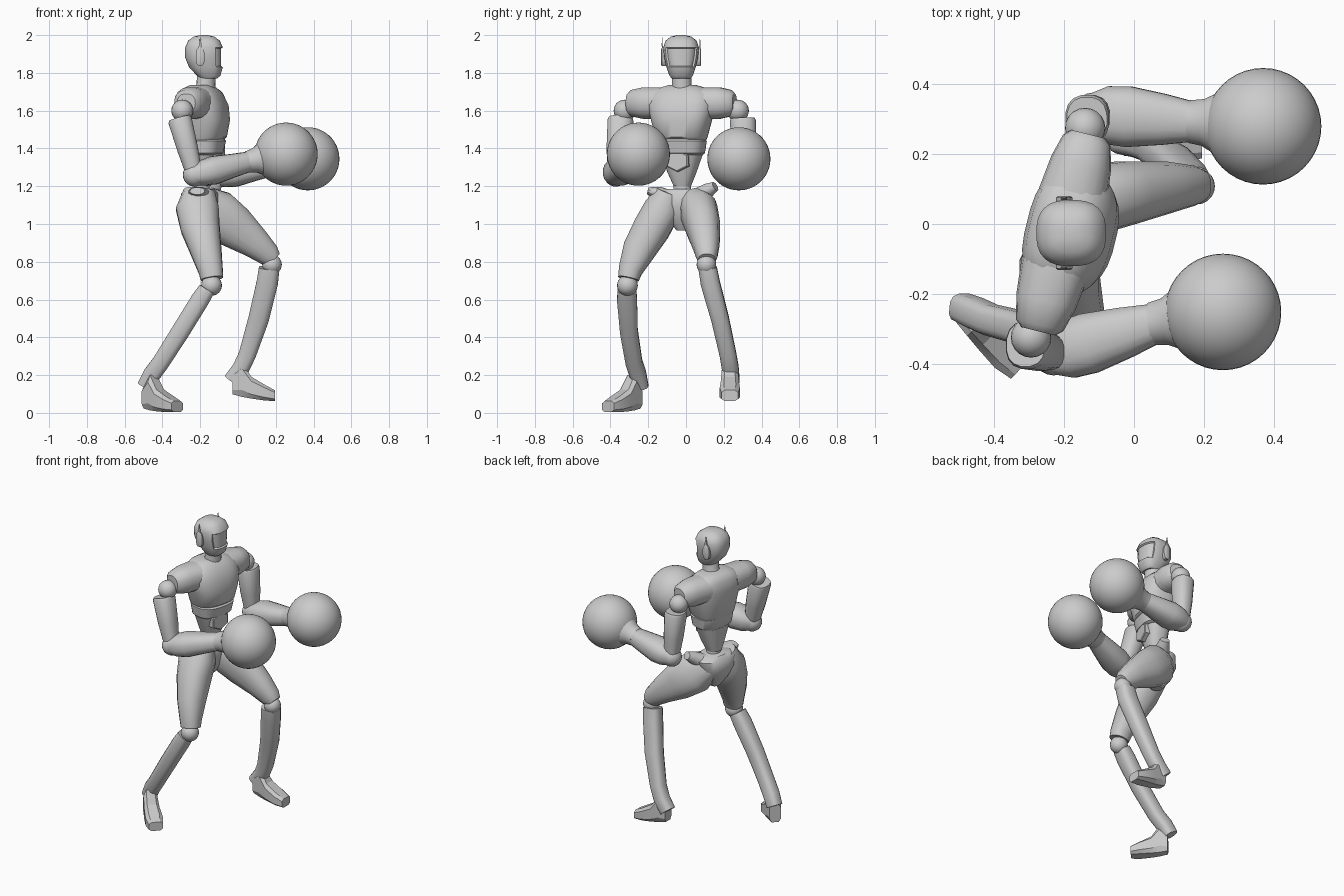
import bpy, bmesh, math
from mathutils import Vector, Matrix

if "Cube" in bpy.data.objects:
    bpy.data.objects.remove(bpy.data.objects["Cube"])

grey = bpy.data.materials.new("plain_grey")
grey.use_nodes = True
grey.diffuse_color = (0.6, 0.6, 0.6, 1)
grey.node_tree.nodes["Principled BSDF"].inputs["Base Color"].default_value = (0.6, 0.6, 0.6, 1)

YAW = math.radians(-14)
LEFT = Vector((-math.sin(YAW), math.cos(YAW), 0))
FORWARD = Vector((math.cos(YAW), math.sin(YAW), 0))
UP = Vector((0, 0, 1))


def finish(name, bm, angle=40):
    bmesh.ops.recalc_face_normals(bm, faces=bm.faces[:])
    mesh = bpy.data.meshes.new(name)
    bm.to_mesh(mesh)
    bm.free()
    mesh.materials.append(grey)
    obj = bpy.data.objects.new(name, mesh)
    bpy.context.collection.objects.link(obj)
    bpy.ops.object.select_all(action='DESELECT')
    obj.select_set(True)
    bpy.context.view_layer.objects.active = obj
    bpy.ops.object.shade_smooth_by_angle(angle=math.radians(angle))
    return obj


def loft_mesh(rings, ref, sides=16, power=2.0, axis=None):
    """Skin of superellipse rings (x, y, z, half size along ref, half size across)."""
    bm = bmesh.new()
    pts = [Vector(r[:3]) for r in rings]
    loops = []
    for i, ring in enumerate(rings):
        t = axis or (pts[min(i + 1, len(pts) - 1)] - pts[max(i - 1, 0)]).normalized()
        u = (Vector(ref) - t * t.dot(Vector(ref))).normalized()
        v = t.cross(u)
        loop = []
        for k in range(sides):
            a = 2 * math.pi * (k + 0.5) / sides
            c, s = math.cos(a), math.sin(a)
            c = math.copysign(abs(c) ** (2 / power), c)
            s = math.copysign(abs(s) ** (2 / power), s)
            loop.append(bm.verts.new(pts[i] + u * c * ring[3] + v * s * ring[4]))
        loops.append(loop)
    for a, b in zip(loops, loops[1:]):
        for k in range(sides):
            n = (k + 1) % sides
            bm.faces.new((a[k], a[n], b[n], b[k]))
    bm.faces.new(loops[0])
    bm.faces.new(loops[-1])
    bmesh.ops.recalc_face_normals(bm, faces=bm.faces[:])
    return bm


def loft(name, rings, ref=(0, 1, 0), sides=16, power=2.0, axis=None, angle=40):
    return finish(name, loft_mesh(rings, ref, sides, power, axis), angle)


def ball(name, centre, radius, segments=20):
    bm = bmesh.new()
    bmesh.ops.create_uvsphere(bm, u_segments=segments, v_segments=segments // 2 + 2,
                              radius=radius, matrix=Matrix.Translation(centre))
    return finish(name, bm, 60)


def body_rings(rows, mid=(-0.19, -0.02)):
    """Rows of height, back, front and half width in the turned body frame."""
    out = []
    for z, back, front, half in rows:
        c = Vector((*mid, z)) + FORWARD * (back + front) / 2
        out.append((*c, half, (front - back) / 2))
    return out


# Torso: chest shell, rib band, tapering belly and waist post
loft("chest", body_rings([(1.44, -.09, .10, .125), (1.46, -.10, .125, .135),
     (1.55, -.11, .14, .16), (1.63, -.12, .13, .18), (1.69, -.11, .10, .165),
     (1.72, -.09, .07, .125), (1.735, -.06, .045, .075)]), LEFT, 28, 2.7, UP)
loft("rib_band", body_rings([(1.365, -.07, .09, .11), (1.375, -.08, .105, .122),
     (1.44, -.09, .12, .132), (1.45, -.08, .11, .12)]), LEFT, 28, 2.7, UP)
loft("belly", body_rings([(1.2, -.05, .045, .045), (1.27, -.06, .07, .075),
     (1.37, -.07, .09, .112)]), LEFT, 20, 2.5, UP)
loft("waist_post", body_rings([(1.12, -.05, .04, .05), (1.22, -.04, .04, .045)]), LEFT, 14, 2, UP)
plate_mid = Vector((-.19, -.025, 1.335))
loft("belly_plate", [(*(plate_mid + FORWARD * d), s, s * .85) for d, s in
     ((.04, .07), (.095, .07), (.10, .062))], LEFT, 6, 2, FORWARD, 20)

# Neck and head with an inset visor
loft("neck", [(-.18, -.02, 1.69, .062, .062), (-.17, -.022, 1.735, .052, .05),
              (-.165, -.025, 1.82, .052, .05)], sides=18)
head = loft_mesh([(-.155, -.026, 1.77, .05, .045), (-.155, -.026, 1.785, .062, .062),
                  (-.17, -.026, 1.83, .078, .09), (-.18, -.026, 1.88, .09, .10),
                  (-.18, -.026, 1.935, .095, .10), (-.18, -.026, 1.97, .083, .085),
                  (-.18, -.026, 1.992, .055, .055), (-.18, -.026, 2.0, .02, .02)],
                 (0, 1, 0), 28, 2.6, UP)
visor = [f for f in head.faces if f.normal.x > .55 and 1.82 < f.calc_center_median().z < 1.94]
bmesh.ops.inset_region(head, faces=visor, thickness=.006, depth=-.009)
finish("head", head)

for side, label in ((1, "left"), (-1, "right")):
    y = -.026 + side * .092
    loft(label + "_ear", [(-.2, y - side * .02, 1.885, .05, .024), (-.2, y + side * .01, 1.885, .05, .024),
         (-.2, y + side * .014, 1.885, .042, .018)], UP, 12, 2.6, Vector((0, side, 0)))
    loft(label + "_ear_fin", [(-.2, y + side * .004, 1.9, .006, .016),
         (-.2, y + side * .008, 1.95, .004, .01), (-.2, y + side * .008, 1.988, .001, .002)],
         sides=4, angle=20)

# Arms: shoulder cap, ball, flared sleeve, elbow, forearm, cuff and round glove
arms = {
    "left": dict(side=1, cap=(-.135, .24, 1.64), ball=(-.14, .275, 1.60), top=(-.135, .30, 1.56),
                 elbow=(-.115, .315, 1.255), wrist=(.17, .293, 1.305), glove=(.37, .28, 1.345)),
    "right": dict(side=-1, cap=(-.27, -.29, 1.64), ball=(-.295, -.325, 1.60), top=(-.31, -.345, 1.56),
                  elbow=(-.23, -.372, 1.26), wrist=(.06, -.285, 1.33), glove=(.255, -.252, 1.37)),
}
for label, arm in arms.items():
    cap, top, elbow, wrist, glove = (Vector(arm[k]) for k in ("cap", "top", "elbow", "wrist", "glove"))
    root = Vector((-.2, -.02, 1.64)) + LEFT * arm["side"] * .1
    out = LEFT * arm["side"]
    loft(label + "_shoulder", [(*root, .085, .10), (*root.lerp(cap, .6), .085, .088),
         (*cap, .07, .07), (*(cap + out * .018), .05, .05)], UP, 18, 2.3, out)
    ball(label + "_shoulder_ball", arm["ball"], .058)
    loft(label + "_upper_arm", [(*top, .064, .058), (*top.lerp(elbow, .05), .07, .064),
         (*top.lerp(elbow, .55), .062, .056), (*top.lerp(elbow, .9), .048, .046)], sides=16, power=2.4)
    ball(label + "_elbow", elbow, .062)
    along = (wrist - elbow).normalized()
    loft(label + "_forearm", [(*(elbow - along * .02), .055, .05), (*elbow.lerp(wrist, .13), .084, .068),
         (*elbow.lerp(wrist, .35), .088, .076), (*elbow.lerp(wrist, .7), .074, .063),
         (*wrist, .058, .054)], sides=18, power=2.4)
    reach = (glove - wrist).normalized()
    loft(label + "_cuff", [(*(wrist - reach * .01), .062, .058), (*(wrist + reach * .03), .068, .066),
         (*(wrist + reach * .08), .095, .095)], sides=20)
    ball(label + "_glove", glove, .167, 40)

# Pelvis with hip lugs
loft("pelvis", body_rings([(.965, -.04, .03, .03), (1.03, -.09, .07, .08), (1.1, -.115, .085, .125),
     (1.16, -.105, .08, .14), (1.185, -.08, .06, .10)]), LEFT, 20, 2.4, UP)
loft("left_hip_lug", [(-.17, .06, 1.14, .05, .05), (-.13, .12, 1.18, .038, .04),
                      (-.115, .155, 1.2, .025, .03)], UP, 12)
loft("right_hip_lug", [(-.2, -.08, 1.13, .05, .06), (-.21, -.15, 1.165, .035, .06),
                       (-.215, -.2, 1.175, .02, .04)], UP, 12)

# Legs: thigh, knee ball and boxy shin running into the heel
loft("right_thigh", [(-.205, -.09, 1.17, .07, .085), (-.215, -.125, 1.08, .10, .115),
     (-.20, -.18, .98, .10, .105), (-.17, -.25, .86, .088, .084),
     (-.145, -.295, .755, .064, .066), (-.138, -.305, .71, .056, .06)], sides=16, power=2.3)
loft("left_thigh", [(-.19, .035, 1.12, .075, .09), (-.12, .07, 1.06, .10, .13),
     (-.02, .09, .985, .092, .118), (.09, .105, .90, .075, .085),
     (.165, .11, .835, .058, .063), (.19, .11, .81, .045, .045)], sides=16, power=2.3)
ball("right_knee", (-.14, -.31, .675), .055)
ball("left_knee", (.18, .108, .785), .052)
loft("right_shin", [(-.165, -.313, .655, .05, .045), (-.2, -.312, .6, .054, .05),
     (-.305, -.302, .43, .048, .05), (-.41, -.275, .265, .045, .047),
     (-.455, -.255, .205, .045, .048), (-.49, -.24, .14, .042, .045)], sides=12, power=3)
loft("left_shin", [(.165, .115, .765, .05, .056), (.155, .128, .69, .052, .058),
     (.11, .18, .5, .048, .056), (.05, .222, .31, .045, .047),
     (.015, .235, .235, .045, .046), (-.035, .243, .17, .042, .045)], sides=12, power=3)


# Feet: wedge blocks with a faceted instep
def foot(name, heel, direction, base, tilt):
    d = Vector(direction).normalized()
    rings = []
    for dist, low, high, half in ((-.02, .02, .13, .038), (.03, .012, .19, .044), (.08, .005, .115, .05),
                                  (.15, 0, .08, .056), (.205, 0, .055, .046)):
        p = Vector(heel) + d * dist
        rings.append((p.x, p.y, base + (low + high) / 2 - tilt * dist, half, (high - low) / 2 * 1.1))
    return loft(name, rings, UP.cross(d), 8, 3.5, d, 25)


foot("right_foot", (-.47, -.27, 0), (.72, -.69, 0), .006, 0)
foot("left_foot", (-.01, .232, 0), (1, 0, 0), .08, .08)
